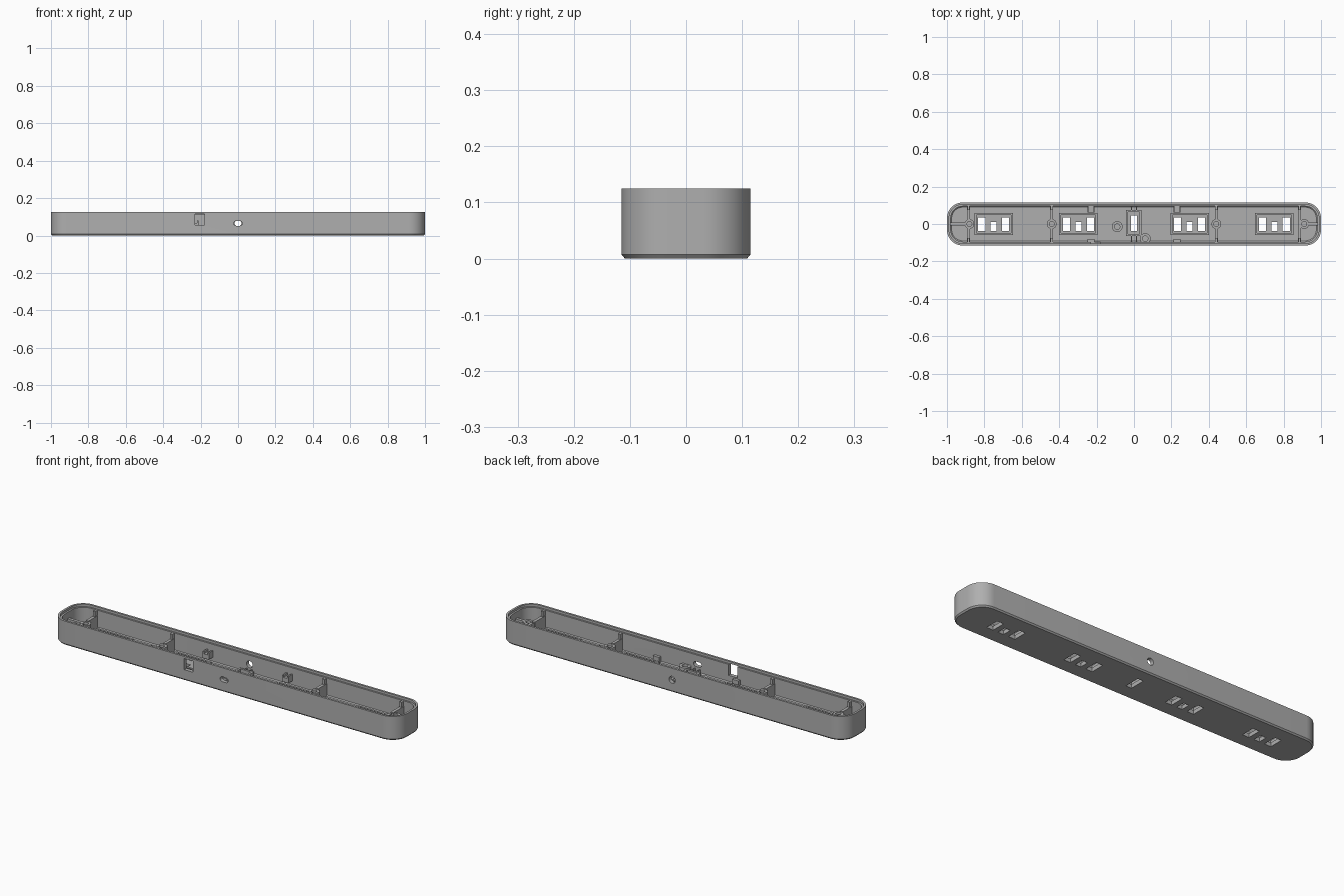
import bpy, bmesh, math
from mathutils import Matrix

if "Cube" in bpy.data.objects:
    bpy.data.objects.remove(bpy.data.objects["Cube"])

L, W, H, R = 1.0, 0.115, 0.125, 0.085   # half length, half width, height, corner radius
FLOOR, WALL = 0.02, 0.02

grey = bpy.data.materials.new("plain grey")
grey.diffuse_color = (0.43, 0.43, 0.43, 1)
grey.use_nodes = True
grey.node_tree.nodes["Principled BSDF"].inputs["Base Color"].default_value = grey.diffuse_color


def finish(name, bm):
    bmesh.ops.recalc_face_normals(bm, faces=bm.faces)
    me = bpy.data.meshes.new(name)
    bm.to_mesh(me)
    bm.free()
    me.materials.append(grey)
    ob = bpy.data.objects.new(name, me)
    bpy.context.collection.objects.link(ob)
    return ob


def smooth(ob):
    bpy.ops.object.select_all(action='DESELECT')
    ob.select_set(True)
    bpy.context.view_layer.objects.active = ob
    bpy.ops.object.shade_smooth_by_angle(angle=math.radians(30))


def loft(bm, loops):
    """Skin closed loops of equal length and cap both ends."""
    rings = [[bm.verts.new(p) for p in lp] for lp in loops]
    n = len(rings[0])
    for a, b in zip(rings, rings[1:]):
        for i in range(n):
            j = (i + 1) % n
            bm.faces.new((a[i], a[j], b[j], b[i]))
    bm.faces.new(rings[0])
    bm.faces.new(rings[-1])


def rounded(inset, z, seg=12):
    r = R - inset
    pts = []
    for k, (sx, sy) in enumerate(((1, 1), (-1, 1), (-1, -1), (1, -1))):
        for i in range(seg + 1):
            a = math.pi / 2 * (k + i / seg)
            pts.append((sx * (L - R) + r * math.cos(a), sy * (W - R) + r * math.sin(a), z))
    return pts


def circle(x, y, r, z, n=24):
    return [(x + r * math.cos(2 * math.pi * i / n), y + r * math.sin(2 * math.pi * i / n), z)
            for i in range(n)]


def box(bm, x0, x1, y0, y1, z0, z1):
    m = Matrix.Translation(((x0 + x1) / 2, (y0 + y1) / 2, (z0 + z1) / 2))
    bmesh.ops.create_cube(bm, size=1, matrix=m @ Matrix.Diagonal((x1 - x0, y1 - y0, z1 - z0, 1)))


def frame(bm, x0, x1, y0, y1, z1, t=0.011):
    z0 = FLOOR - 0.003
    box(bm, x0, x1, y0, y0 + t, z0, z1)
    box(bm, x0, x1, y1 - t, y1, z0, z1)
    box(bm, x0, x0 + t, y0 + t, y1 - t, z0, z1)
    box(bm, x1 - t, x1, y0 + t, y1 - t, z0, z1)


def boss(name, x, y, r, z):
    bm = bmesh.new()
    loft(bm, [circle(x, y, r, FLOOR - 0.003), circle(x, y, r, z),
              circle(x, y, r * 0.5, z), circle(x, y, r * 0.5, FLOOR + 0.01)])
    smooth(finish(name, bm))


# Tray shell: bevelled bottom, walls with a stepped lip, floor
bm = bmesh.new()
loft(bm, [rounded(i, z) for i, z in (
    (0.006, 0), (0, 0.007), (0, H), (0.011, H), (0.011, H - 0.012),
    (WALL, H - 0.012), (WALL, FLOOR + 0.005), (WALL + 0.005, FLOOR))])
tray = finish("tray", bm)

# Openings in floor and walls
SOCKETS = (-0.75, -0.297, 0.297, 0.75)
bm = bmesh.new()
for c in SOCKETS:
    for s in (-1, 1):
        box(bm, c + s * 0.064 - 0.019, c + s * 0.064 + 0.019, -0.037, 0.036, -0.05, 0.05)
    box(bm, c - 0.016, c + 0.016, -0.037, 0.01, -0.05, 0.05)
box(bm, -0.016, 0.016, -0.037, 0.046, -0.05, 0.05)
box(bm, -0.23, -0.18, -0.2, -0.06, 0.056, 0.114)          # square port
to_y = Matrix.Rotation(math.pi / 2, 4, 'X')
bmesh.ops.create_cone(bm, cap_ends=True, segments=24, radius1=0.018, radius2=0.018, depth=0.1,
                      matrix=Matrix.Translation((0, W, 0.065)) @ to_y)
# Oblong port
slot = []
for i in range(24):
    a = 2 * math.pi * (i + 0.5) / 24
    slot.append((math.copysign(0.01, math.cos(a)) + 0.013 * math.cos(a), 0.065 + 0.013 * math.sin(a)))
loft(bm, [[(x, y, z) for x, z in slot] for y in (-0.2, -0.06)])
cutter = finish("opening_cutter", bm)
cutter.hide_render = True
mod = tray.modifiers.new("openings", 'BOOLEAN')
mod.operation, mod.solver, mod.object = 'DIFFERENCE', 'EXACT', cutter
bpy.context.view_layer.objects.active = tray
bpy.ops.object.modifier_apply(modifier=mod.name)
bpy.data.objects.remove(cutter)
smooth(tray)

# Raised frames around the floor openings
bm = bmesh.new()
for c in SOCKETS:
    frame(bm, c - 0.103, c + 0.103, -0.06, 0.06, 0.04)
frame(bm, -0.042, 0.04, -0.064, 0.075, 0.045)
finish("socket_frames", bm)

# Cross ribs with tall posts against the walls
IN = W - WALL + 0.003
bm = bmesh.new()
for x, gap in ((-0.885, 0.02), (-0.44, 0.022), (0.44, 0.022), (0.885, 0.005)):
    for s in (-1, 1):
        ya, yb = sorted((s * gap, s * IN))
        box(bm, x - 0.008, x + 0.008, ya, yb, FLOOR - 0.003, 0.085)
        ya, yb = sorted((s * (IN - 0.022), s * IN))
        box(bm, x - 0.006, x + 0.006, ya, yb, 0.08, 0.112)
finish("cross_ribs", bm)

# Ribs joining the end walls to the end bosses
bm = bmesh.new()
box(bm, -L + WALL - 0.003, -0.9, -0.008, 0.008, FLOOR - 0.003, 0.08)
box(bm, 0.93, L - WALL + 0.003, -0.008, 0.008, FLOOR - 0.003, 0.08)
box(bm, 0.88, 0.893, -0.008, 0.008, FLOOR - 0.003, 0.08)
finish("end_ribs", bm)

# Screw bosses
for i, x in enumerate((-0.88, -0.44, 0.44, 0.91)):
    boss("screw_boss_%d" % (i + 1), x, 0, 0.026, 0.08)
boss("board_boss_left", -0.09, -0.014, 0.029, 0.05)
boss("board_boss_right", 0.06, -0.078, 0.029, 0.05)

# Clips on the long walls
bm = bmesh.new()
for x in (-0.23, 0.23):
    box(bm, x - 0.018, x + 0.018, 0.062, IN, 0.045, 0.068)
    box(bm, x - 0.018, x - 0.010, 0.062, IN, 0.068, 0.08)
    box(bm, x + 0.010, x + 0.018, 0.062, IN, 0.068, 0.08)
    box(bm, x - 0.018, x + 0.018, -IN, -0.08, FLOOR - 0.003, 0.05)
finish("wall_clips", bm)

# Thin guide ribs beside the centre frame
bm = bmesh.new()
for x in (-0.014, 0.014):
    box(bm, x - 0.003, x + 0.003, 0.073, IN, FLOOR - 0.003, 0.042)
    box(bm, x - 0.003, x + 0.003, -IN, -0.062, FLOOR - 0.003, 0.042)
finish("guide_ribs", bm)
